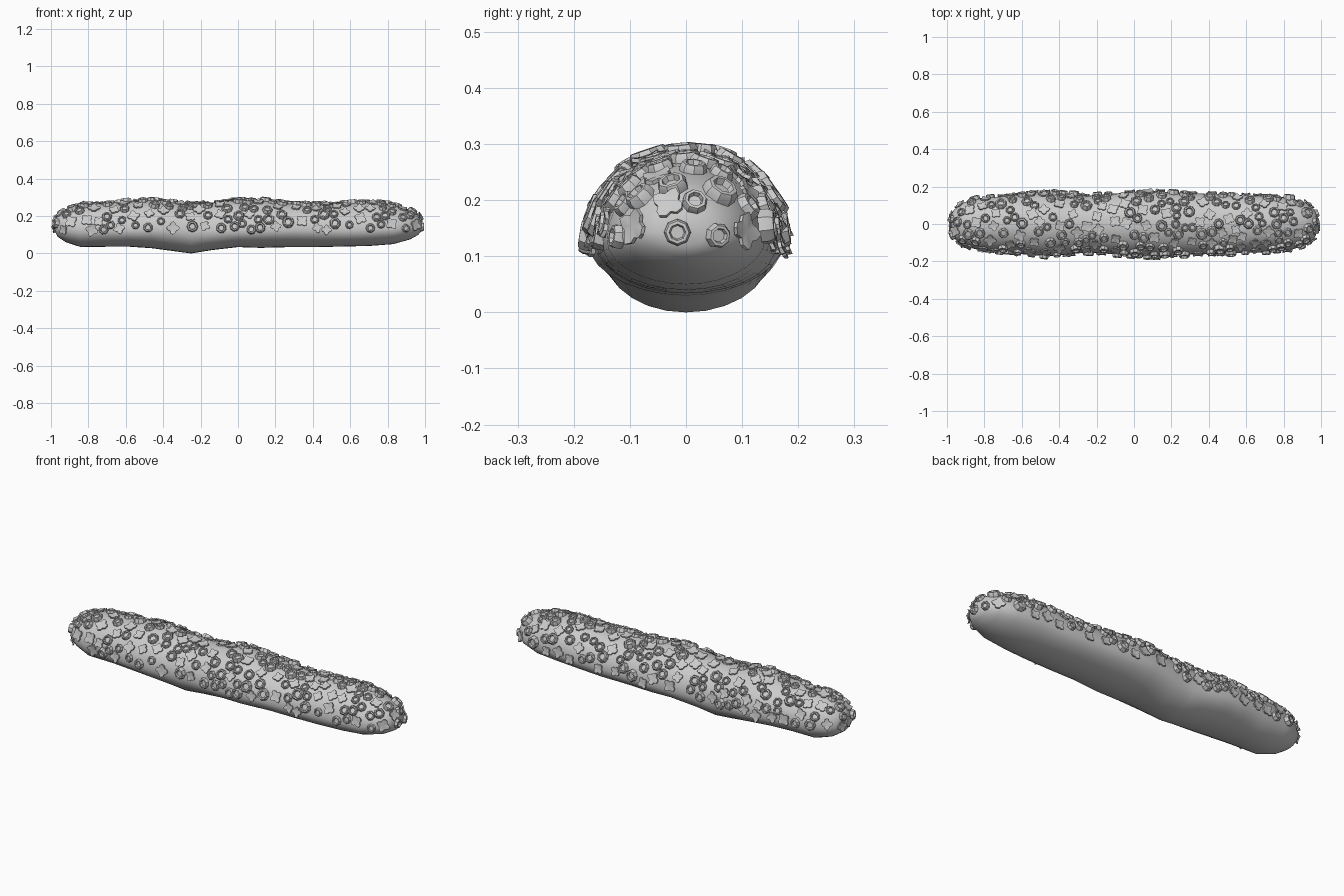
import bpy, bmesh, math, random
from mathutils import Vector, Matrix
from mathutils.bvhtree import BVHTree

if "Cube" in bpy.data.objects:
    bpy.data.objects.remove(bpy.data.objects["Cube"])

random.seed(7)

# Body stations: x, half width, widest height, top z, bottom z
STATIONS = [
    (-0.978, 0.04, 0.145, 0.18, 0.115), (-0.965, 0.075, 0.14, 0.205, 0.09),
    (-0.92, 0.115, 0.135, 0.235, 0.06), (-0.84, 0.14, 0.13, 0.262, 0.034),
    (-0.7, 0.148, 0.13, 0.268, 0.036), (-0.58, 0.16, 0.125, 0.278, 0.036),
    (-0.46, 0.17, 0.125, 0.288, 0.028), (-0.34, 0.162, 0.12, 0.272, 0.012),
    (-0.25, 0.155, 0.115, 0.268, 0.0), (-0.14, 0.163, 0.12, 0.27, 0.018),
    (0.0, 0.172, 0.125, 0.288, 0.034), (0.12, 0.17, 0.125, 0.285, 0.03),
    (0.28, 0.162, 0.125, 0.268, 0.034), (0.42, 0.163, 0.125, 0.262, 0.034),
    (0.56, 0.158, 0.125, 0.268, 0.037), (0.7, 0.15, 0.13, 0.275, 0.04),
    (0.83, 0.138, 0.13, 0.262, 0.05), (0.92, 0.11, 0.135, 0.232, 0.075),
    (0.965, 0.075, 0.14, 0.205, 0.1), (0.98, 0.04, 0.145, 0.18, 0.12),
]
SIDES = 28


def finish(name, bm, angle):
    bmesh.ops.recalc_face_normals(bm, faces=bm.faces)
    mesh = bpy.data.meshes.new(name)
    bm.to_mesh(mesh)
    ob = bpy.data.objects.new(name, mesh)
    bpy.context.collection.objects.link(ob)
    bpy.ops.object.select_all(action='DESELECT')
    ob.select_set(True)
    bpy.context.view_layer.objects.active = ob
    bpy.ops.object.shade_smooth_by_angle(angle=math.radians(angle))
    return ob


def bridge(bm, a, b):
    for i in range(len(a)):
        j = (i + 1) % len(a)
        bm.faces.new((a[i], a[j], b[j], b[i]))


# Lumpy log body, domed above and shallow below
body = bmesh.new()
rings = []
for x, w, zc, top, bot in STATIONS:
    ring = []
    for i in range(SIDES):
        a = math.tau * i / SIDES
        s = math.sin(a)
        h = (top - zc) if s > 0 else (zc - bot)
        wob = 1 + 0.025 * math.sin(9 * x + 2 * a)
        ring.append(body.verts.new((x, w * math.cos(a) * wob, zc + h * s)))
    rings.append(ring)
for a, b in zip(rings, rings[1:]):
    bridge(body, a, b)
body.faces.new(rings[0])
body.faces.new(rings[-1])
bmesh.ops.recalc_face_normals(body, faces=body.faces)
tree = BVHTree.FromBMesh(body)
finish("log_body", body, 60)


def add_barnacle(bm, m, r):
    # Cup with a raised rim and a sunken centre
    prof = [(1.0, -0.25), (1.0, 0.3), (0.85, 0.6), (0.62, 0.62), (0.5, 0.25)]
    n = 8
    loops = [[bm.verts.new(m @ Vector((r * k * math.cos(math.tau * i / n),
                                       r * k * math.sin(math.tau * i / n), r * h)))
              for i in range(n)] for k, h in prof]
    for a, b in zip(loops, loops[1:]):
        bridge(bm, a, b)
    bm.faces.new(loops[-1])


def add_plate(bm, m, r):
    # Thin four-lobed leaf plate with curled corners
    radii = [1.0, 0.85, 0.62, 0.85]
    n = 16
    loops = []
    for z in (0.0, 0.012):
        loop = []
        for i in range(n):
            k = r * radii[i % 4]
            a = math.tau * i / n
            lift = 0.005 if i % 4 == 0 else 0.001
            loop.append(bm.verts.new(m @ Vector((k * math.cos(a), k * math.sin(a), z * 0.6 + lift - 0.002))))
        loops.append(loop)
    bridge(bm, *loops)
    for loop, z in zip(loops, (0.0, 0.0065)):
        c = bm.verts.new(m @ Vector((0, 0, z - 0.002)))
        for i in range(n):
            bm.faces.new((c, loop[i], loop[(i + 1) % n]))


# Scatter growths over the upper skin, keeping them apart
barnacles, plates = bmesh.new(), bmesh.new()
placed = []
for _ in range(6000):
    if len(placed) >= 270:
        break
    o = Vector((random.uniform(-0.95, 0.95), 0, 0.135))
    d = Vector([random.gauss(0, 1) for _ in range(3)])
    if abs(o.x) < 0.85:
        d.x *= 0.2
    else:
        d.x = math.copysign(abs(d.x), o.x)
    p, nrm, _, _ = tree.ray_cast(o, d.normalized())
    if p is None or p.z < 0.125 or nrm.z < -0.15:
        continue
    barnacle = random.random() < 0.5
    r = random.uniform(0.022, 0.032) if barnacle else random.uniform(0.028, 0.036)
    if any((p - q).length < 0.85 * (r + s) for q, s in placed):
        continue
    placed.append((p, r))
    rot = nrm.to_track_quat('Z', 'Y').to_matrix().to_4x4()
    m = Matrix.Translation(p) @ rot @ Matrix.Rotation(random.uniform(0, math.tau), 4, 'Z')
    if barnacle:
        add_barnacle(barnacles, m, r)
    else:
        add_plate(plates, m @ Matrix.Translation((0, 0, 0.003)), r)
finish("barnacles", barnacles, 35)
finish("leaf_plates", plates, 35)
